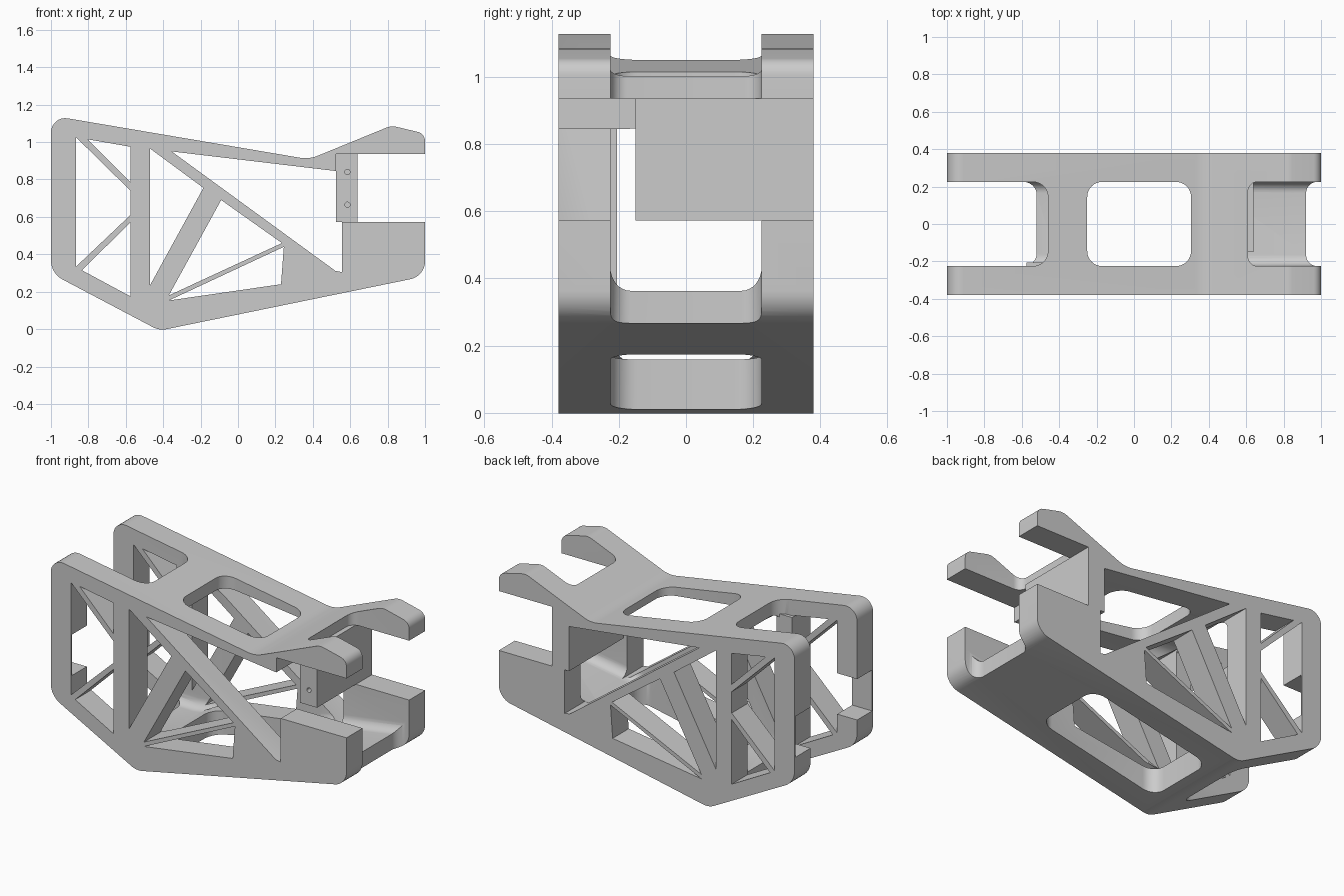
import bpy, bmesh, math
from mathutils import Vector

cube = bpy.data.objects.get("Cube")
if cube:
    bpy.data.objects.remove(cube, do_unlink=True)

grey = bpy.data.materials.new("plain grey")
grey.use_nodes = True
grey.diffuse_color = (0.6, 0.6, 0.6, 1)
grey.node_tree.nodes["Principled BSDF"].inputs["Base Color"].default_value = (0.6, 0.6, 0.6, 1)

HALF = 0.38      # half the overall width
INNER = 0.225    # half the width of the central channel


def rounded(corners, steps=8):
    """Polygon whose corners (x, y, tangent length) become smooth curves."""
    out = []
    for i, (x, y, d) in enumerate(corners):
        p = Vector((x, y))
        if d == 0:
            out.append(p)
            continue
        prev = Vector(corners[i - 1][:2])
        nxt = Vector(corners[(i + 1) % len(corners)][:2])
        u, v = (prev - p).normalized(), (nxt - p).normalized()
        half = u.angle(v) / 2
        mid = p + (u + v).normalized() * d / math.cos(half)
        a, b = p + u * d - mid, p + v * d - mid
        sweep = a.angle(b)
        for k in range(steps + 1):
            t = k / steps
            out.append(mid + (a * math.sin((1 - t) * sweep) + b * math.sin(t * sweep)) / math.sin(sweep))
    return out


def prism(name, points, axis, lo, hi, fillet=0):
    """Extrude a flat outline along y or z, with optional rounded side edges."""
    def place(p, h):
        return (p[0], h, p[1]) if axis == "y" else (p[0], p[1], h)
    bm = bmesh.new()
    a = [bm.verts.new(place(p, lo)) for p in points]
    b = [bm.verts.new(place(p, hi)) for p in points]
    bm.faces.new(a)
    bm.faces.new(b[::-1])
    for i in range(len(a)):
        j = (i + 1) % len(a)
        bm.faces.new((a[i], b[i], b[j], a[j]))
    bmesh.ops.recalc_face_normals(bm, faces=bm.faces)
    if fillet:
        rims = [e for e in bm.edges if abs(e.verts[0].co.y - e.verts[1].co.y) < 0.001]
        bmesh.ops.bevel(bm, geom=rims, offset=fillet, segments=8, profile=0.5, affect="EDGES")
    mesh = bpy.data.meshes.new(name)
    bm.to_mesh(mesh)
    bm.free()
    mesh.materials.append(grey)
    obj = bpy.data.objects.new(name, mesh)
    bpy.context.collection.objects.link(obj)
    return obj


def box(name, x, y, z):
    return prism(name, [(x[0], y[0]), (x[1], y[0]), (x[1], y[1]), (x[0], y[1])], "z", *z)


def combine(target, tool, operation="DIFFERENCE"):
    """Apply one boolean and discard the tool."""
    tool.hide_render = True
    mod = target.modifiers.new("cut", "BOOLEAN")
    mod.object, mod.operation, mod.solver = tool, operation, "EXACT"
    bpy.context.view_layer.update()
    result = bpy.data.meshes.new_from_object(target.evaluated_get(bpy.context.evaluated_depsgraph_get()))
    target.modifiers.clear()
    target.data = result
    bpy.data.objects.remove(tool, do_unlink=True)


# Outer body
body = prism("frame_body", rounded([
    (-1, 1.142, 0.09), (-1, 0.298, 0.07), (-0.42, -0.008, 0.04), (1, 0.283, 0.08),
    (1, 1.045, 0.04), (0.82, 1.088, 0.03), (0.38, 0.908, 0.05)]), "y", -HALF, HALF)

# Central channel between the side walls, with filleted edges
combine(body, prism("channel", [
    (-1.3, 0.16), (-0.42, 0.145), (1.3, 0.425), (1.3, 0.75), (0.53, 0.845), (-1.3, 1.065)],
    "y", -INNER, INNER, 0.06))

# Rounded openings through the top and bottom skins: x range and z range
for x0, x1, z0, z1, r in [
        (-1.3, -0.46, 0.6, 1.3, 0.08), (-0.25, 0.305, 0.6, 1.3, 0.08), (0.61, 1.3, 0.7, 1.3, 0.05),
        (-1.3, -0.52, -0.2, 0.6, 0.07), (-0.33, 0.47, -0.2, 0.6, 0.08), (0.92, 1.3, -0.2, 0.7, 0.06)]:
    combine(body, prism("opening", rounded([
        (x0, -INNER, r), (x1, -INNER, r), (x1, INNER, r), (x0, INNER, r)]), "z", z0, z1))

# Truss windows through both walls, the last one running into the open jaw
windows = [
    [(-0.805, 1.015), (-0.575, 0.975), (-0.575, 0.785)],
    [(-0.865, 1.025), (-0.575, 0.74), (-0.575, 0.61), (-0.865, 0.335)],
    [(-0.835, 0.315), (-0.575, 0.57), (-0.575, 0.175)],
    [(-0.47, 0.965), (-0.185, 0.755), (-0.47, 0.235)],
    [(-0.09, 0.69), (0.235, 0.46), (-0.37, 0.18)],
    [(0.245, 0.44), (-0.37, 0.153), (0.23, 0.24)],
    [(-0.355, 0.95), (0.525, 0.845), (0.525, 0.935), (1.3, 0.935),
     (1.3, 0.572), (0.555, 0.572), (0.555, 0.305), (0.52, 0.312)]]
for outline in windows:
    combine(body, prism("window", outline, "y", -1, 1))

# Recess on the inside of the end posts, leaving a thin outer skin
combine(body, box("post_recess", (-1.3, -0.864), (-0.37, 0.37), (0.45, 0.70)))

# Mounting block in the jaw, with two screw holes
block = box("mounting_block", (0.525, 0.64), (-0.15, HALF), (0.572, 0.935))
for z in (0.665, 0.84):
    hole = [(0.585 + 0.014 * math.cos(k * math.tau / 16), z + 0.014 * math.sin(k * math.tau / 16))
            for k in range(16)]
    combine(block, prism("screw_hole", hole, "y", -0.3, 0))

# Small rib on the inside of the front wall
rib = box("inner_rib", (-0.575, -0.47), (-INNER - 0.01, -0.205), (0.2, 0.97))

for obj in (body, block, rib):
    bpy.ops.object.select_all(action="DESELECT")
    obj.select_set(True)
    bpy.context.view_layer.objects.active = obj
    bpy.ops.object.shade_smooth_by_angle(angle=math.radians(30))
